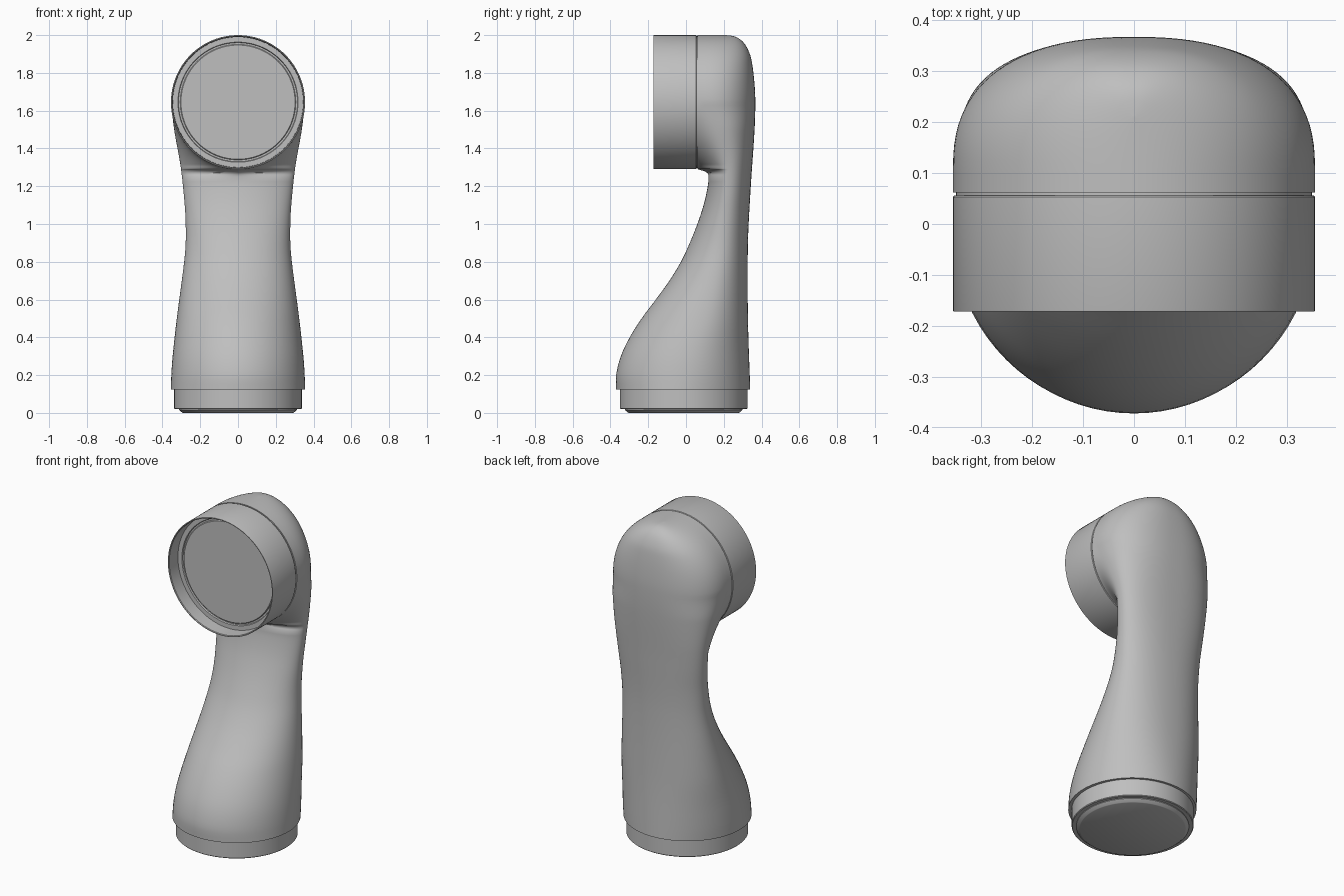
import bpy, bmesh, math
from mathutils import Matrix

cube = bpy.data.objects.get("Cube")
if cube:
    bpy.data.objects.remove(cube)

grey = bpy.data.materials.new("plain_grey")
grey.use_nodes = True
colour = (0.52, 0.52, 0.52, 1)
grey.diffuse_color = colour
grey.node_tree.nodes["Principled BSDF"].inputs["Base Color"].default_value = colour

HEAD_Z, HEAD_R, HEAD_Y = 1.645, 0.355, 0.062


def finish(name, bm, angle):
    bmesh.ops.remove_doubles(bm, verts=bm.verts, dist=0.0003)
    bmesh.ops.recalc_face_normals(bm, faces=bm.faces)
    mesh = bpy.data.meshes.new(name)
    bm.to_mesh(mesh)
    bm.free()
    mesh.materials.append(grey)
    ob = bpy.data.objects.new(name, mesh)
    bpy.context.collection.objects.link(ob)
    bpy.ops.object.select_all(action='DESELECT')
    ob.select_set(True)
    bpy.context.view_layer.objects.active = ob
    bpy.ops.object.shade_smooth_by_angle(angle=math.radians(angle))
    return ob


def skin(bm, rings):
    """Join equal closed rings of points and cap both ends."""
    rows = [[bm.verts.new(p) for p in ring] for ring in rings]
    for a, b in zip(rows, rows[1:]):
        for i in range(len(a)):
            j = (i + 1) % len(a)
            bm.faces.new((a[i], a[j], b[j], b[i]))
    bm.faces.new(rows[0][::-1])
    bm.faces.new(rows[-1])


def lathe(name, profile, matrix, steps=96):
    """Turn (radius, height) points about the local z axis."""
    bm = bmesh.new()
    turn = [2 * math.pi * i / steps for i in range(steps)]
    skin(bm, [[(r * math.cos(t), r * math.sin(t), h) for t in turn] for r, h in profile])
    bm.transform(matrix)
    return finish(name, bm, 30)


def curve(keys, z):
    """Smooth interpolation through (z, value) keys."""
    if z <= keys[0][0]:
        return keys[0][1]
    if z >= keys[-1][0]:
        return keys[-1][1]
    k = max(i for i in range(len(keys) - 1) if keys[i][0] <= z)

    def slope(i):
        a, b = keys[max(i - 1, 0)], keys[min(i + 1, len(keys) - 1)]
        return (b[1] - a[1]) / (b[0] - a[0])
    (z0, v0), (z1, v1) = keys[k], keys[k + 1]
    h = z1 - z0
    t = (z - z0) / h
    return ((2 * t**3 - 3 * t**2 + 1) * v0 + (t**3 - 2 * t**2 + t) * h * slope(k)
            + (3 * t**2 - 2 * t**3) * v1 + (t**3 - t**2) * h * slope(k + 1))


# Side outline, half width and widest depth of the body, all by height
front = [(.125, -.37), (.2, -.37), (.3, -.345), (.4, -.298), (.5, -.235), (.6, -.16),
         (.7, -.088), (.8, -.027), (.9, .02), (1, .06), (1.1, .093), (1.2, .115),
         (1.25, .119), (1.275, .108), (1.29, HEAD_Y)]
back = [(.125, .34), (.5, .328), (.9, .328), (1.2, .343), (1.5, .363), (1.65, .367),
        (1.75, .362), (1.85, .35), (1.9, .338), (1.95, .313), (1.98, .283), (1.995, .25), (2, .21)]
width = [(.125, .355), (.2, .353), (.3, .346), (.5, .324), (.8, .285), (.9, .277), (1, .277),
         (1.1, .282), (1.3, .303), (1.5, .338), (HEAD_Z, HEAD_R)]
widest = [(.125, -.015), (.3, .02), (.5, .09), (.8, .17), (1, .2), (1.3, .22), (1.5, .17),
          (HEAD_Z, .11), (2, .1)]
power = [(.125, 2), (.5, 2.2), (1, 2.2), (1.5, 2.4)]


def section(z):
    yf, yb, yc = curve(front, z), curve(back, z), curve(widest, z)
    chord = math.sqrt(max(HEAD_R**2 - (z - HEAD_Z)**2, 0))
    w = chord if z > HEAD_Z else curve(width, z)
    xf = chord if z > 1.29 else 0
    blend = min(max((z - 1.25) / .06, 0), 1)
    n = curve(power, z)
    half = []
    for i in range(21):
        t = math.pi / 2 * i / 20
        half.append((xf + (w - xf) * math.sin(t)**(1 + 2 * blend), yf + (yc - yf) * (1 - math.cos(t))))
    for i in range(1, 25):
        t = math.pi / 2 * i / 24
        c = max(math.cos(t), 0)
        half.append((w * c**(2 / n), yc + (yb - yc) * math.sin(t)**(2 / n)))
    return [(x, y, z) for x, y in half] + [(-x, y, z) for x, y in half[::-1]]


# Body flowing from the round foot through the waist into the head
heights = [.125 + (1.25 - .125) * i / 44 for i in range(45)]
heights += [1.25 + .01 * i for i in range(1, 4)]
heights += [HEAD_Z - HEAD_R * math.cos(math.pi * i / 64) for i in range(64)] + [1.99999]
bm = bmesh.new()
skin(bm, [section(z) for z in heights])
finish("body", bm, 50)

# Head parts face the front: local z becomes -y
facing = Matrix.Translation((0, 0, HEAD_Z)) @ Matrix.Rotation(math.pi / 2, 4, 'X')
lathe("head_seam", [(.349, -.08), (.349, -.05)], facing)
lathe("head_collar", [(.352, -.056), (HEAD_R, -.053), (HEAD_R, .169), (.354, .172),
                      (.350, .172), (.347, .168), (.345, .088), (.318, .088), (.315, .08),
                      (.306, .08)], facing)
lathe("head_disc", [(.306, .06), (.306, .086), (.302, .09)], facing)

# Foot parts
foot = Matrix.Translation((0, -.012, 0))
lathe("foot_ring", [(.318, .02), (.334, .02), (.338, .024), (.338, .14)], foot)
lathe("foot_pad", [(.292, 0), (.296, .002), (.312, .016), (.312, .03)], foot)
